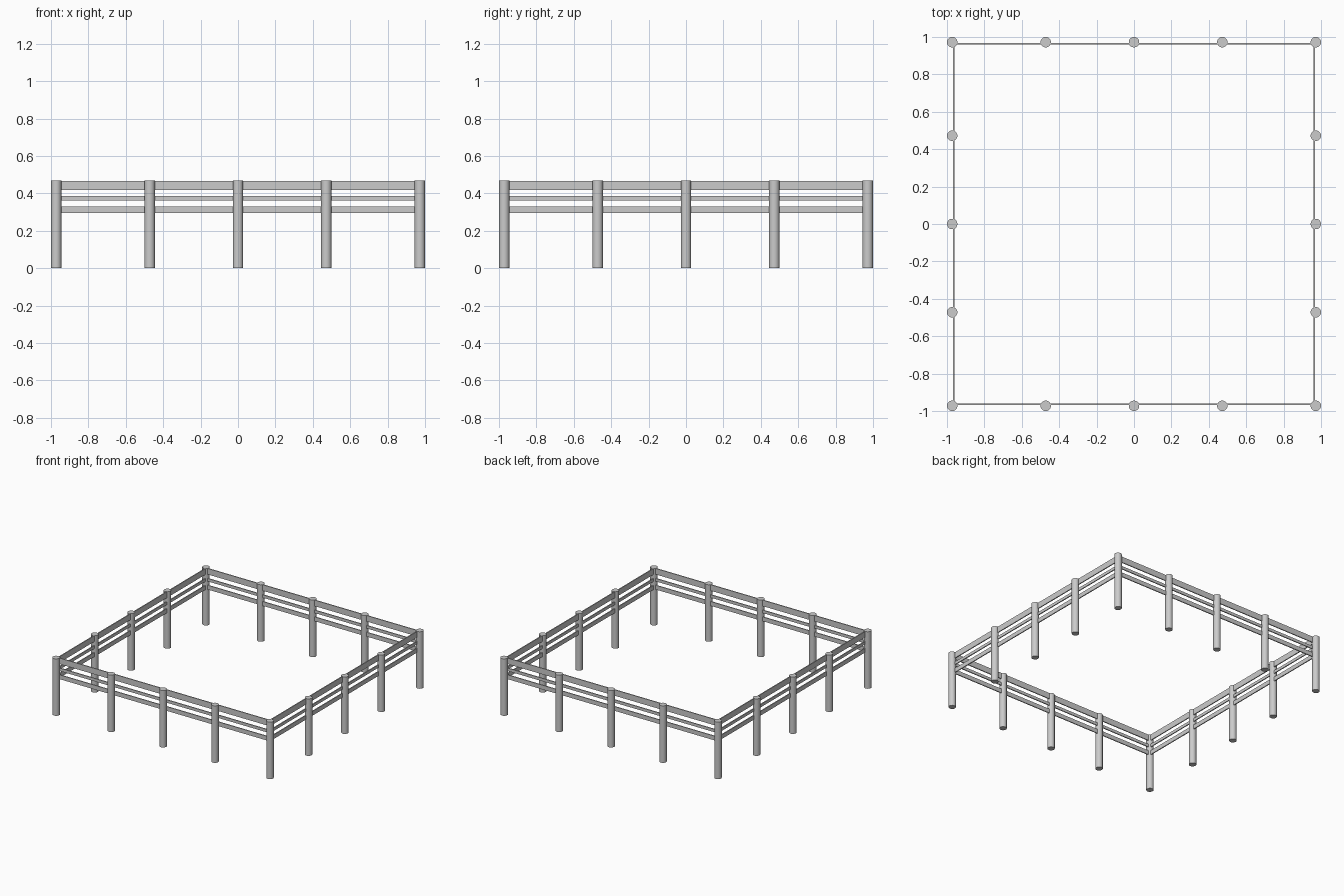
import bpy
from math import pi

cube = bpy.data.objects.get("Cube")
if cube:
    bpy.data.objects.remove(cube, do_unlink=True)

# Single flat grey
GREY = (0.6, 0.6, 0.6, 1)
mat = bpy.data.materials.new("light grey")
mat.use_nodes = True
mat.diffuse_color = GREY
mat.node_tree.nodes["Principled BSDF"].inputs["Base Color"].default_value = GREY

HEIGHT, RADIUS = 0.468, 0.028
CORNER, INNER = 0.972, 0.472     # post positions along a side
RAIL_LINE, THICK = 0.963, 0.008  # rail distance from centre, rail thickness
RAILS = {"top": (0.418, 0.467), "middle": (0.361, 0.385), "bottom": (0.294, 0.329)}
SIDES = ["front", "left", "back", "right"]


def add_post(name, x, y):
    bpy.ops.mesh.primitive_cylinder_add(vertices=20, radius=RADIUS, depth=HEIGHT,
                                        location=(x, y, HEIGHT / 2))
    post = bpy.context.object
    post.name = name
    post.data.materials.append(mat)
    bpy.ops.object.shade_smooth_by_angle()


def add_rail(name, side, low, high):
    offset = [(0, -1), (1, 0), (0, 1), (-1, 0)][side]
    bpy.ops.mesh.primitive_cube_add(
        size=1, location=(offset[0] * RAIL_LINE, offset[1] * RAIL_LINE, (low + high) / 2),
        rotation=(0, 0, side * pi / 2))
    rail = bpy.context.object
    rail.name = name
    rail.scale = (2 * RAIL_LINE, THICK, high - low)
    rail.data.materials.append(mat)


# Each side: one corner post, three inner posts and three rails
for i, side in enumerate(SIDES):
    for n, along in enumerate((-CORNER, -INNER, 0, INNER)):
        x, y = along, -CORNER
        for _ in range(i):
            x, y = -y, x
        kind = "corner_post" if n == 0 else f"post_{n}"
        add_post(f"{side}_{kind}", x, y)
    for level, (low, high) in RAILS.items():
        add_rail(f"{side}_{level}_rail", i, low, high)
